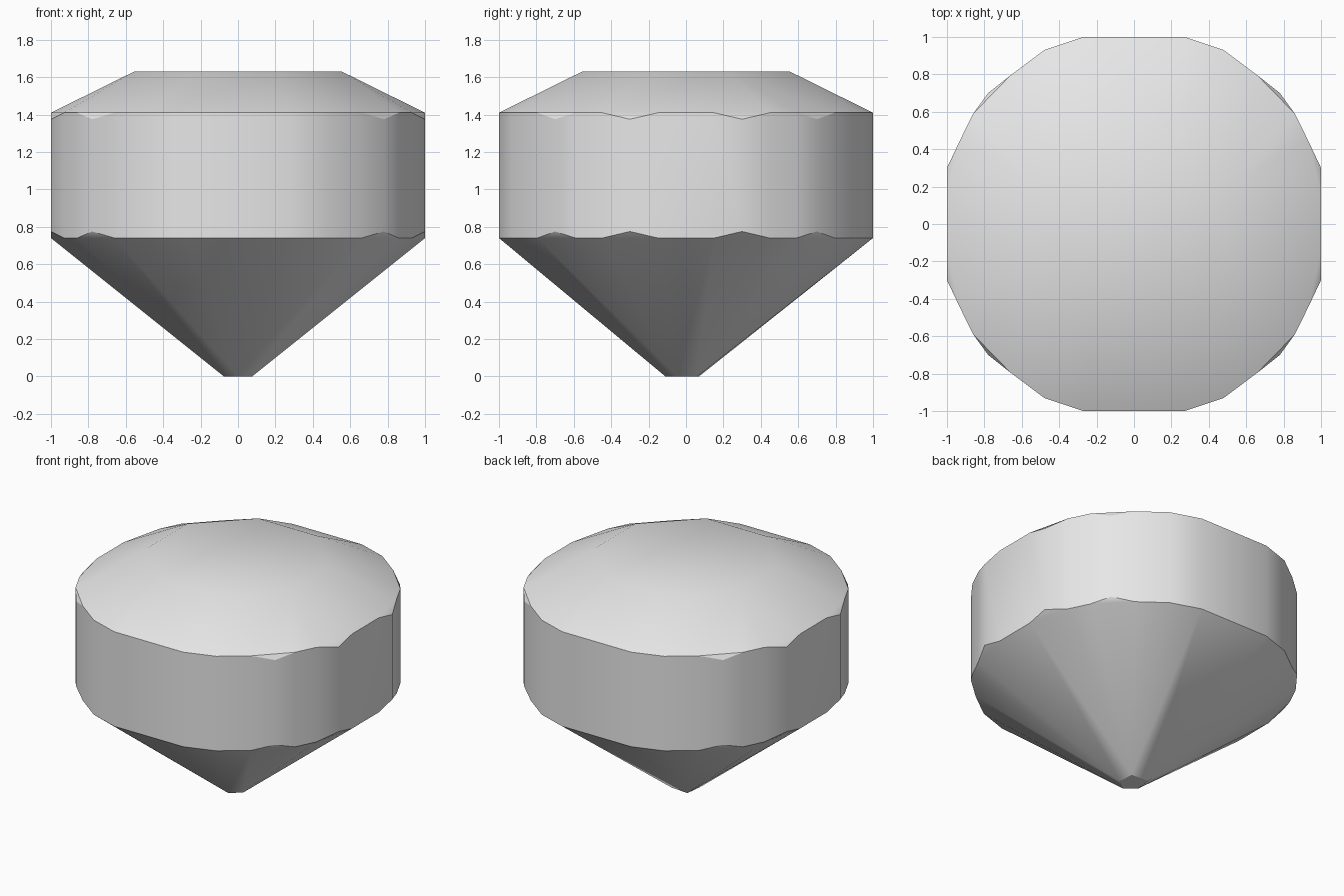
import bpy
import bmesh
import math

cube = bpy.data.objects.get("Cube")
if cube:
    bpy.data.objects.remove(cube, do_unlink=True)

TABLE_Z, CROWN_Z, PAVILION_Z = 1.63, 1.41, 0.74

# One quarter of the girdle: x, y, and how far the facet joint dips there
quarter = [
    (1.00, 0.15, 0), (1.00, 0.30, 0.035), (0.93, 0.448, 0), (0.86, 0.59, 0),
    (0.78, 0.70, 0.035), (0.66, 0.795, 0), (0.48, 0.93, 0), (0.27, 1.00, 0),
]
# Small flat at the bottom tip
culet = [(0.07, 0.06), (-0.06, 0.07), (-0.075, -0.05), (0, -0.11), (0.075, -0.05)]


def gem_points():
    points = [(x, y, 0) for x, y in culet]
    for sx in (1, -1):
        for sy in (1, -1):
            # Girdle wall, upper and lower rim
            for x, y, dip in quarter:
                points.append((sx * x, sy * y, CROWN_Z - dip))
                points.append((sx * x, sy * y, PAVILION_Z + dip))
            # Octagonal table on top
            for x, y in ((0.555, 0.23), (0.23, 0.555)):
                points.append((sx * x, sy * y, TABLE_Z))
    return points


# Faceted stone: the hull around culet, girdle and table
bm = bmesh.new()
for p in gem_points():
    bm.verts.new(p)
hull = bmesh.ops.convex_hull(bm, input=bm.verts[:])
loose = {g for g in hull["geom_interior"] + hull["geom_unused"]
         if isinstance(g, bmesh.types.BMVert)}
bmesh.ops.delete(bm, geom=list(loose), context='VERTS')
bmesh.ops.dissolve_limit(bm, angle_limit=math.radians(0.3),
                         verts=bm.verts[:], edges=bm.edges[:])
bmesh.ops.recalc_face_normals(bm, faces=bm.faces[:])

mesh = bpy.data.meshes.new("gemstone")
bm.to_mesh(mesh)
bm.free()
gem = bpy.data.objects.new("gemstone", mesh)
bpy.context.collection.objects.link(gem)

# Pale grey stone colour
grey = bpy.data.materials.new("pale_grey")
grey.use_nodes = True
colour = (0.8, 0.8, 0.8, 1)
grey.diffuse_color = colour
grey.node_tree.nodes["Principled BSDF"].inputs["Base Color"].default_value = colour
mesh.materials.append(grey)

# Soft facets, crisp rims
bpy.ops.object.select_all(action='DESELECT')
gem.select_set(True)
bpy.context.view_layer.objects.active = gem
bpy.ops.object.shade_smooth_by_angle(angle=math.radians(30))
